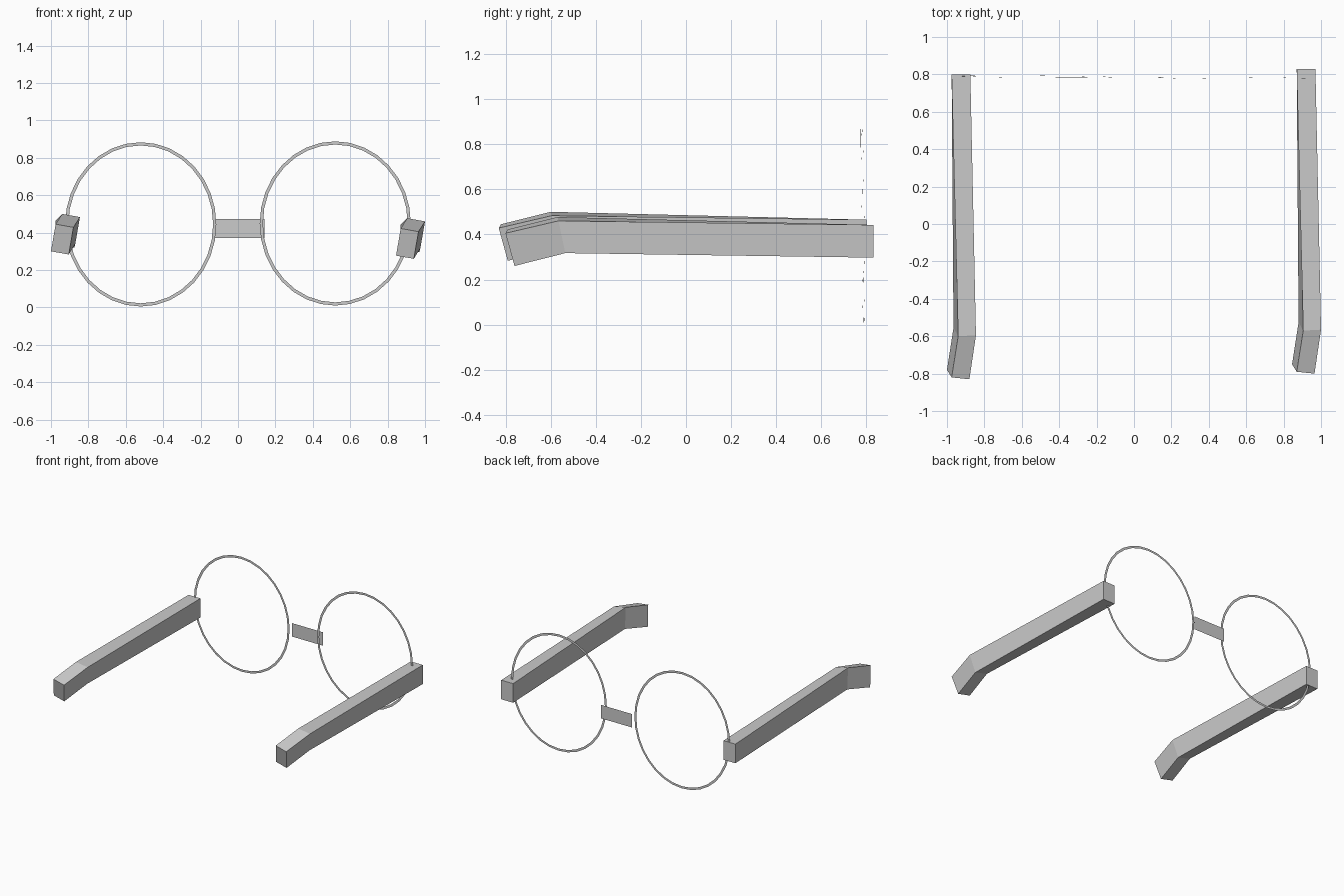
import bpy
from math import sin, cos, tau

if "Cube" in bpy.data.objects:
    bpy.data.objects.remove(bpy.data.objects["Cube"])


def add_mesh(name, verts, faces):
    mesh = bpy.data.meshes.new(name)
    mesh.from_pydata(verts, [], faces)
    mesh.update()
    obj = bpy.data.objects.new(name, mesh)
    bpy.context.collection.objects.link(obj)
    return obj


# Thin flat lens rims, leaning very slightly
def rim(name, cx, cz, sides=32, width=0.017):
    verts = []
    for inset in (0, width):
        for i in range(sides):
            a = tau * i / sides
            x = cx + (0.404 - inset) * cos(a)
            z = cz + (0.439 - inset) * sin(a)
            verts.append((x, 0.784 - 0.007 * x - 0.012 * (z - 0.45), z))
    faces = [(i, (i + 1) % sides, sides + (i + 1) % sides, sides + i)
             for i in range(sides)]
    return add_mesh(name, verts, faces)


rim("left_rim", -0.52, 0.444)
rim("right_rim", 0.52, 0.449)

# Flat nose bridge
add_mesh("nose_bridge",
         [(-0.122, 0.819, 0.37), (0.142, 0.819, 0.37),
          (0.142, 0.819, 0.472), (-0.122, 0.819, 0.472)], [(0, 1, 2, 3)])

# Temple arm sections: hinge, bend, tip (same corner order in each)
sections = [
    (-0.975, 0.80, 0.465), (-0.875, 0.80, 0.465),
    (-0.875, 0.80, 0.32), (-0.975, 0.80, 0.32),
    (-0.94, -0.60, 0.50), (-0.845, -0.595, 0.483),
    (-0.87, -0.565, 0.34), (-0.965, -0.555, 0.36),
    (-0.975, -0.82, 0.445), (-0.88, -0.83, 0.428),
    (-0.905, -0.79, 0.283), (-1.0, -0.78, 0.30),
]
arm_faces = [(0, 1, 2, 3), (11, 10, 9, 8)]
for s in (0, 4):
    for i in range(4):
        j = (i + 1) % 4
        arm_faces.append((s + i, s + 4 + i, s + 4 + j, s + j))

# The second arm is a shifted copy of the first
for name, offset in (("left_temple_arm", (0, 0, 0)),
                     ("right_temple_arm", (1.845, 0.03, -0.023))):
    verts = [tuple(a + b for a, b in zip(p, offset)) for p in sections]
    add_mesh(name, verts, arm_faces)
